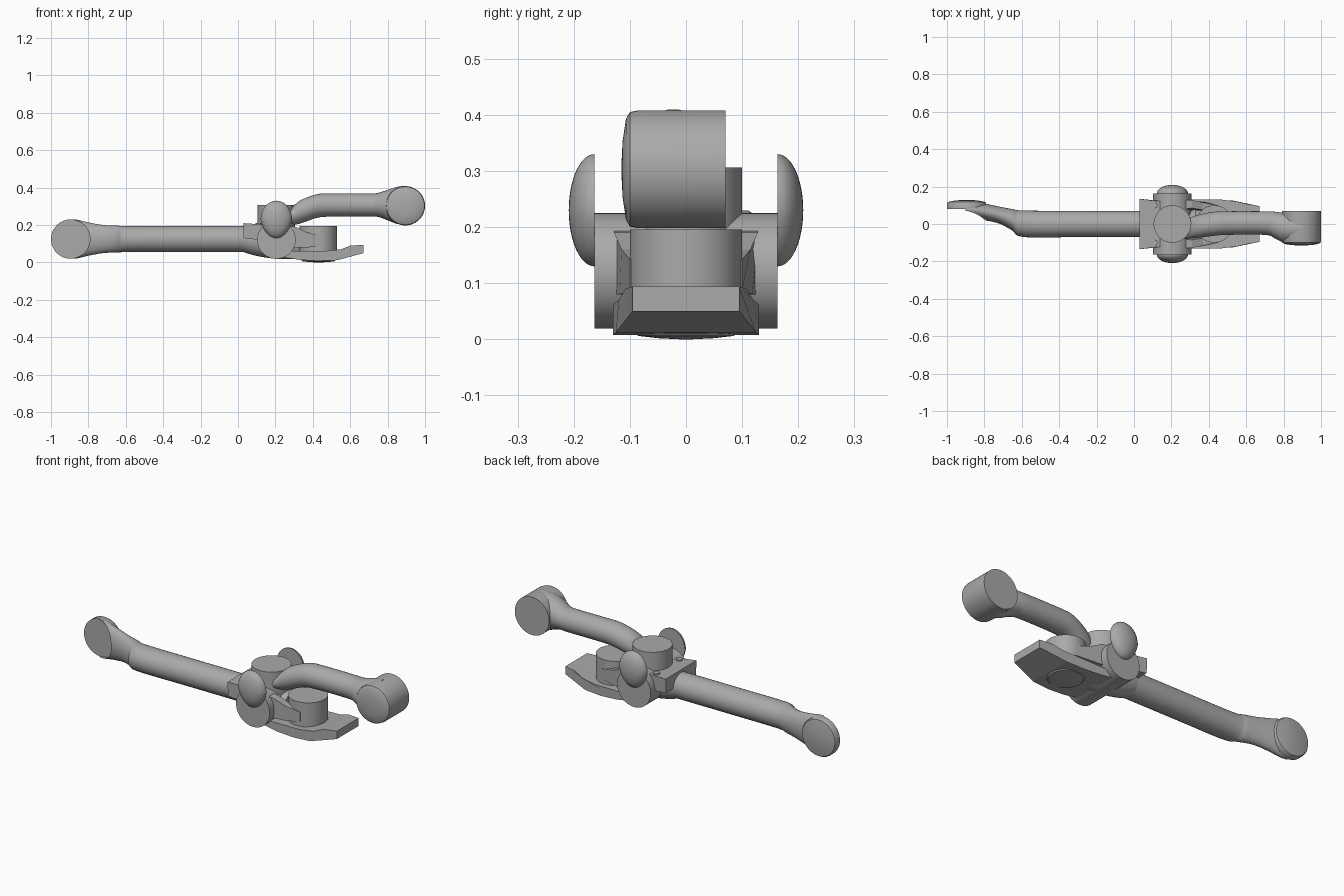
import bpy, bmesh, math
from mathutils import Vector

old = bpy.data.objects.get("Cube")
if old:
    bpy.data.objects.remove(old, do_unlink=True)

grey = bpy.data.materials.new("mid grey")
grey.use_nodes = True
COLOR = (0.4, 0.4, 0.4, 1)
grey.diffuse_color = COLOR
grey.node_tree.nodes["Principled BSDF"].inputs["Base Color"].default_value = COLOR
SIDES = 48


def finish(name, bm, smooth=True):
    bmesh.ops.recalc_face_normals(bm, faces=bm.faces)
    mesh = bpy.data.meshes.new(name)
    bm.to_mesh(mesh)
    bm.free()
    mesh.materials.append(grey)
    ob = bpy.data.objects.new(name, mesh)
    bpy.context.collection.objects.link(ob)
    if smooth:
        bpy.ops.object.select_all(action='DESELECT')
        ob.select_set(True)
        bpy.context.view_layer.objects.active = ob
        bpy.ops.object.shade_smooth_by_angle(angle=math.radians(35))
    return ob


def skin(name, rings, smooth=True):
    """Join closed rings of points and cap both ends."""
    bm = bmesh.new()
    loops = [[bm.verts.new(p) for p in ring] for ring in rings]
    n = len(loops[0])
    for a, b in zip(loops, loops[1:]):
        for i in range(n):
            j = (i + 1) % n
            bm.faces.new((a[i], a[j], b[j], b[i]))
    bm.faces.new(loops[0])
    bm.faces.new(loops[-1])
    return finish(name, bm, smooth)


def circle():
    for i in range(SIDES):
        t = 2 * math.pi * i / SIDES
        yield math.cos(t), math.sin(t)


def lathe(name, centre, axis, profile):
    """Turn (radius, height) pairs about the y or z axis through centre."""
    c = Vector(centre)
    rings = []
    for r, h in profile:
        if axis == 'z':
            rings.append([c + Vector((r * u, r * v, h)) for u, v in circle()])
        else:
            rings.append([c + Vector((r * u, h, r * v)) for u, v in circle()])
    return skin(name, rings)


def tube(name, sections):
    """Oval tube along x from (x, y_min, y_max, z_min, z_max) sections."""
    def blend(a, b, c, d, t):
        return 0.5 * (2 * b + (c - a) * t + (2 * a - 5 * b + 4 * c - d) * t * t
                      + (3 * b - a - 3 * c + d) * t ** 3)
    s = [sections[0]] + sections + [sections[-1]]
    fine = [[blend(*q, k / 4) for q in zip(*s[i:i + 4])]
            for i in range(len(s) - 3) for k in range(4)] + [sections[-1]]
    rings = [[(x, (y0 + y1) / 2 + (y1 - y0) / 2 * u, (z0 + z1) / 2 + (z1 - z0) / 2 * v)
              for u, v in circle()] for x, y0, y1, z0, z1 in fine]
    return skin(name, rings)


def slab(name, outline, side=None):
    """Side profile of (x, z, y_inner, y_outer), extruded across y."""
    s = side or 1
    return skin(name, [[(x, s * a, z) for x, z, a, b in outline],
                       [(x, s * b, z) for x, z, a, b in outline]], False)


# Lower arm, with a round seat cut into its flared end
lower = tube("lower_arm", [
    (0.15, -.07, .07, .055, .195), (-0.3, -.07, .07, .055, .195),
    (-0.59, -.07, .072, .055, .195), (-0.65, -.035, .08, .053, .197),
    (-0.72, .002, .093, .05, .2), (-0.8, .02, .11, .036, .214),
    (-0.86, .028, .12, .022, .228), (-0.9, .03, .122, .02, .23)])
cutter = lathe("seat_cutter", (-0.895, 0, .125), 'y', [(.104, -.1), (.104, .081)])
cutter.hide_render = True
cut = lower.modifiers.new("seat", 'BOOLEAN')
cut.operation = 'DIFFERENCE'
cut.object = cutter
bpy.context.view_layer.objects.active = lower
bpy.ops.object.modifier_apply(modifier=cut.name)
bpy.data.objects.remove(cutter, do_unlink=True)
lathe("lower_arm_end", (-0.895, 0, .125), 'y',
      [(.105, .08), (.105, .11), (.1, .118), (.06, .126), (.01, .129)])

# Upper arm and its drum
tube("upper_arm", [
    (.2, -.08, 0, .2, .26), (.27, -.08, .02, .2, .28), (.33, -.075, .045, .207, .33),
    (.42, -.064, .064, .238, .364), (.5, -.058, .068, .245, .369),
    (.7, -.058, .068, .245, .369), (.75, -.075, .066, .243, .372),
    (.8, -.1, .06, .225, .388), (.85, -.105, .06, .206, .404), (.9, -.105, .06, .2, .41)])
lathe("upper_arm_drum", (.895, 0, .303), 'y',
      [(.105, .07), (.105, -.085), (.102, -.1), (.09, -.107), (.05, -.113), (.01, -.115)])

# Middle joint: cross hub, turret and collar
lathe("cross_hub", (.205, 0, .122), 'y', [(.103, -.163), (.103, .163)])
lathe("turret", (.205, 0, 0), 'z', [(.1, .12), (.1, .306)])
slab("collar", [(.03, .13, -.13, .13), (.03, .21, -.135, .135), (.1, .205, -.125, .125),
                (.16, .2, -.12, .12), (.16, .12, -.12, .12), (.1, .122, -.125, .125)])
tube("arm_root", [(.03, -.07, .07, .055, .195), (.1, -.075, .075, .035, .2),
                  (.2, -.08, .08, .02, .2), (.33, -.08, .08, .018, .18)])

# Front platform with a round post
half = [(.22, .03, .125), (.33, .014, .13), (.43, .008, .13), (.53, .012, .125),
        (.672, .05, .095), (.672, .094, .095), (.6, .09, .108), (.55, .07, .12),
        (.47, .062, .13), (.25, .06, .13)]
slab("platform", [(x, z, -w, w) for x, z, w in half])
lathe("platform_underside", (.43, 0, 0), 'z', [(.1, .02), (.085, .006), (.05, .002), (.01, 0)])
lathe("round_post", (.43, 0, 0), 'z', [(.1, .05), (.1, .196)])

for side, word in ((-1, "right"), (1, "left")):
    # Tapered bracket beside the post
    slab("bracket_" + word, [
        (.22, .08, .08, .13), (.22, .2, .08, .13), (.31, .19, .085, .128), (.37, .16, .075, .115),
        (.45, .142, .06, .1), (.45, .088, .06, .1), (.37, .08, .07, .118)], side)
    # Curved guard over the hub end: half an egg with a flat inner face
    bm = bmesh.new()
    bmesh.ops.create_uvsphere(bm, u_segments=32, v_segments=24, radius=1)
    bmesh.ops.bisect_plane(bm, geom=bm.verts[:] + bm.edges[:] + bm.faces[:],
                           plane_co=(0, 0, 0), plane_no=(0, 1, 0), clear_inner=True)
    rim = [e for e in bm.edges if e.is_boundary]
    bmesh.ops.holes_fill(bm, edges=rim)
    for v in bm.verts:
        x, y, z = v.co
        taper = 1 if z > 0 else 1 + 0.15 * z
        v.co = (.205 + .084 * x * taper, side * (.163 + .046 * y), .23 + .1 * z)
    finish("hub_guard_" + word, bm)
    # Small bolts on the collar
    lathe("bolt_" + word, (.11, side * .1, 0), 'z', [(.016, .19), (.016, .212)])
